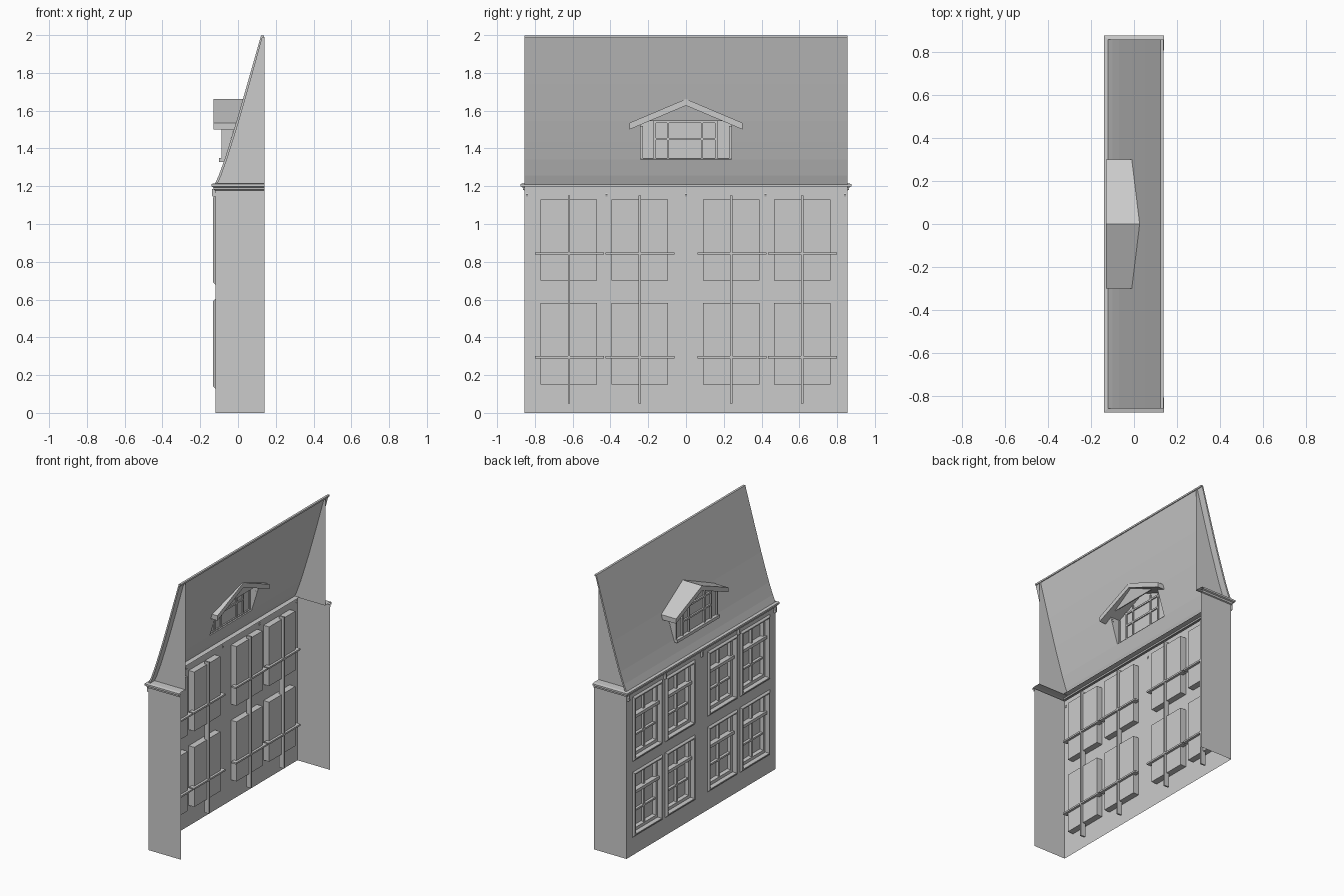
import bpy, bmesh

if "Cube" in bpy.data.objects:
    bpy.data.objects.remove(bpy.data.objects["Cube"])

XF, XB, HY = -0.12, 0.14, 0.855       # facade plane, open back, half length
WY = [-0.62, -0.245, 0.24, 0.615]      # window centres
WZ = [(0.15, 0.583), (0.70, 1.13)]     # window heights
HW = 0.15                              # window half width
PANE = -0.075


def finish(name, bm):
    bmesh.ops.remove_doubles(bm, verts=bm.verts, dist=1e-5)
    bmesh.ops.recalc_face_normals(bm, faces=bm.faces)
    me = bpy.data.meshes.new(name)
    bm.to_mesh(me)
    bm.free()
    ob = bpy.data.objects.new(name, me)
    bpy.context.collection.objects.link(ob)
    return ob


def face(bm, pts):
    bm.faces.new([bm.verts.new(p) for p in pts])


def add_box(bm, x0, x1, y0, y1, z0, z1):
    v = [bm.verts.new((x, y, z)) for x in (x0, x1) for y in (y0, y1) for z in (z0, z1)]
    for f in ((0, 1, 3, 2), (4, 6, 7, 5), (0, 4, 5, 1), (2, 3, 7, 6), (0, 2, 6, 4), (1, 5, 7, 3)):
        bm.faces.new([v[i] for i in f])


def boxes(name, items):
    bm = bmesh.new()
    for b in items:
        add_box(bm, *b)
    return finish(name, bm)


def loft(bm, loops, closed=True):
    rows = [[bm.verts.new(p) for p in l] for l in loops]
    for a, b in zip(rows, rows[1:]):
        n = len(a)
        for i in range(n if closed else n - 1):
            j = (i + 1) % n
            bm.faces.new((a[i], a[j], b[j], b[i]))


def rect(x, y, z0, z1, hw, grow):
    return [(x, y - hw - grow, z0 - grow), (x, y + hw + grow, z0 - grow),
            (x, y + hw + grow, z1 + grow), (x, y - hw - grow, z1 + grow)]


# Facade sheet with window openings, plus side walls
bm = bmesh.new()
ys = [-HY] + [v for c in WY for v in (c - HW, c + HW)] + [HY]
zs = [0] + [v for w in WZ for v in w] + [1.2]
for i in range(len(ys) - 1):
    for j in range(len(zs) - 1):
        if i % 2 and j % 2:
            continue
        a, b, c, d = ys[i], ys[i + 1], zs[j], zs[j + 1]
        face(bm, [(XF, a, c), (XF, a, d), (XF, b, d), (XF, b, c)])
for s in (-HY, HY):
    face(bm, [(XF, s, 0), (XB, s, 0), (XB, s, 1.2), (XF, s, 1.2)])
finish("walls", bm)

# Windows: raised surround, recess with pane, sash and glazing bars
for c in WY:
    for z0, z1 in WZ:
        bm = bmesh.new()
        loft(bm, [rect(XF, c, z0, z1, HW, 0.02), rect(-0.132, c, z0, z1, HW, 0.008),
                  rect(-0.132, c, z0, z1, HW, 0), rect(PANE, c, z0, z1, HW, 0)])
        face(bm, rect(PANE, c, z0, z1, HW, 0))
        finish("window_recess", bm)
        bm = bmesh.new()
        loft(bm, [rect(-0.098, c, z0, z1, HW, 0), rect(-0.098, c, z0, z1, HW, -0.022),
                  rect(PANE, c, z0, z1, HW, -0.028)])
        finish("window_sash", bm)
        h = z1 - z0
        zt, zl = z0 + h * 0.67, z0 + h * 0.335
        boxes("window_bars", [
            (-0.095, -0.058, c - 0.006, c + 0.006, z0 - 0.1, z1 + 0.02),
            (-0.095, -0.058, c - 0.18, c + 0.185, zl - 0.006, zl + 0.006),
            (-0.112, PANE, c - HW, c + HW, zt - 0.011, zt + 0.011)])

# Cornice swept along the front and both sides
bm = bmesh.new()
profile = [(0, 1.178), (0.008, 1.182), (0.01, 1.194), (0.02, 1.199), (0.02, 1.212), (0, 1.216), (-0.05, 1.216)]
loft(bm, [[(XB, -HY - o, z), (XF - o, -HY - o, z), (XF - o, HY + o, z), (XB, HY + o, z)]
          for o, z in profile], closed=False)
finish("cornice", bm)

# Small round brackets beneath the cornice
for i in range(5):
    bpy.ops.mesh.primitive_cylinder_add(vertices=8, radius=0.012, depth=0.012,
                                        location=(-0.127, -0.842 + 0.421 * i, 1.155), rotation=(1.5708, 0, 0))
    bpy.context.object.name = "cornice_bracket"
boxes("bracket_stem", [(-0.137, XF, y - 0.005, y + 0.005, 1.155, 1.185)
                       for y in [-0.842 + 0.421 * i for i in range(5)]])

# Main roof: flared slope with the dormer opening left out
slope = [(-0.122, 1.212), (-0.1, 1.262), (-0.07, 1.345), (-0.04, 1.44), (-0.006, 1.55),
         (0.05, 1.745), (0.122, 1.998), (0.138, 1.998)]
bm = bmesh.new()
ry = [-HY, -0.24, 0.24, HY]
for k, (p, q) in enumerate(zip(slope, slope[1:])):
    for i in range(3):
        if i == 1 and k in (2, 3):
            continue
        a, b = ry[i], ry[i + 1]
        face(bm, [(p[0], a, p[1]), (p[0], b, p[1]), (q[0], b, q[1]), (q[0], a, q[1])])
roof = finish("main_roof", bm)
mod = roof.modifiers.new("thickness", "SOLIDIFY")
mod.thickness = 0.012
mod.offset = 1 if roof.data.polygons[0].normal.x > 0 else -1

# Inset gable walls beneath the roof verges
bm = bmesh.new()
for s in (-0.805, 0.805):
    face(bm, [(x + 0.006, s, z) for x, z in slope[:-1]] + [(XB, s, 1.99), (XB, s, 1.212)])
finish("gable_walls", bm)

# Dormer roof: chevron slab passing through the main roof
bm = bmesh.new()
chev = [(-0.30, 1.50), (-0.30, 1.535), (0, 1.662), (0.30, 1.535), (0.30, 1.50), (0, 1.627)]
loft(bm, [[(x, y, z) for y, z in chev] for x in (-0.13, 0.045)])
for x in (-0.13, 0.045):
    face(bm, [(x, y, z) for y, z in (chev[0], chev[1], chev[2], chev[5])])
    face(bm, [(x, y, z) for y, z in (chev[5], chev[2], chev[3], chev[4])])
finish("dormer_roof", bm)

# Dormer cheeks and gable front
bm = bmesh.new()
for s in (-0.24, 0.24):
    face(bm, [(-0.082, s, 1.34), (-0.07, s, 1.345), (-0.04, s, 1.44), (-0.01, s, 1.54), (-0.082, s, 1.53)])
face(bm, [(-0.076, -0.24, 1.34), (-0.076, 0.24, 1.34), (-0.076, 0.24, 1.526), (-0.076, 0, 1.628), (-0.076, -0.24, 1.526)])
finish("dormer_walls", bm)

# Dormer glazing bars and sill
bars = [(-0.088, -0.068, y - 0.006, y + 0.006, 1.345, t)
        for y, t in ((-0.234, 1.52), (-0.165, 1.55), (-0.095, 1.575), (0.085, 1.575), (0.16, 1.55), (0.234, 1.52))]
bars += [(-0.088, -0.068, -0.165, 0.16, z - 0.006, z + 0.006) for z in (1.45, 1.54)]
boxes("dormer_bars", bars)
boxes("dormer_sill", [(-0.1, -0.066, -0.245, 0.24, 1.328, 1.35)])
